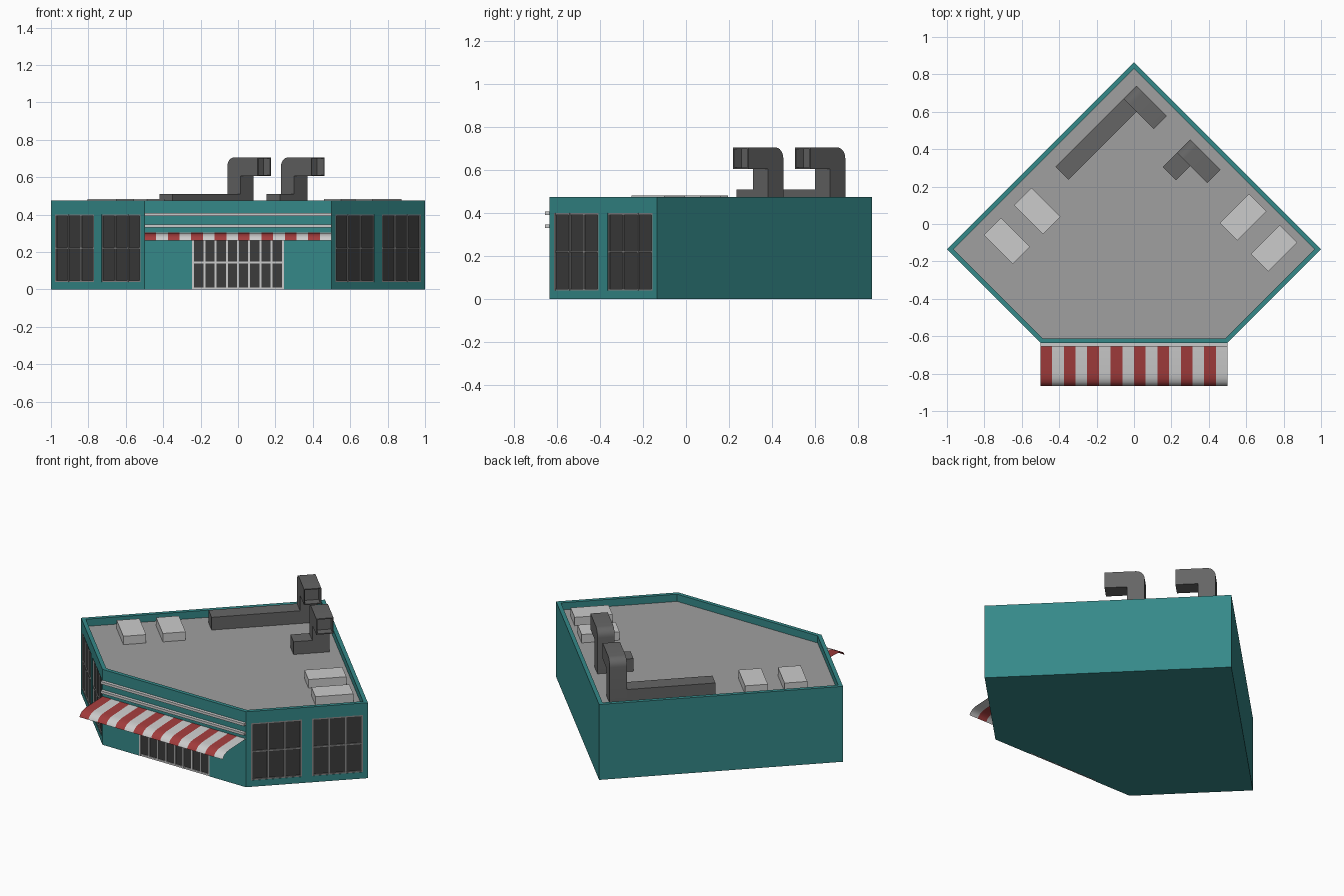
import bpy, bmesh
from math import radians, sin, cos, pi
from mathutils import Matrix, Vector

if "Cube" in bpy.data.objects:
    bpy.data.objects.remove(bpy.data.objects["Cube"])

H, ROOF, FRONT, SIDE = 0.475, 0.43, -0.635, -0.135


def material(name, *rgb):
    m = bpy.data.materials.new(name)
    m.diffuse_color = (*rgb, 1)
    m.use_nodes = True
    m.node_tree.nodes["Principled BSDF"].inputs["Base Color"].default_value = m.diffuse_color
    return m


TEAL = material("teal_wall", 0.035, 0.25, 0.25)
ROOF_GREY = material("roof_grey", 0.35, 0.35, 0.35)
LIGHT = material("light_trim", 0.55, 0.55, 0.55)
FRAME = material("window_frame", 0.25, 0.25, 0.25)
GLASS = material("dark_glass", 0.045, 0.045, 0.045)
DUCT = material("duct_grey", 0.13, 0.13, 0.13)
RED = material("awning_red", 0.36, 0.045, 0.045)
WHITE = material("awning_white", 0.6, 0.6, 0.6)


def place(x, y, z, deg):
    return Matrix.Translation((x, y, z)) @ Matrix.Rotation(radians(deg), 4, 'Z')


def finish(name, bm, mats, matrix=Matrix()):
    bmesh.ops.recalc_face_normals(bm, faces=bm.faces)
    me = bpy.data.meshes.new(name)
    bm.to_mesh(me)
    bm.free()
    for m in mats:
        me.materials.append(m)
    ob = bpy.data.objects.new(name, me)
    ob.matrix_world = matrix
    bpy.context.collection.objects.link(ob)
    return ob


def boxes(name, items, mat, matrix=Matrix()):
    """One object made of boxes given as (x0, x1, y0, y1, z0, z1)."""
    bm = bmesh.new()
    for x0, x1, y0, y1, z0, z1 in items:
        mid = Vector((x0 + x1, y0 + y1, z0 + z1)) / 2
        size = Matrix.Diagonal((x1 - x0, y1 - y0, z1 - z0, 1))
        bmesh.ops.create_cube(bm, size=1, matrix=Matrix.Translation(mid) @ size)
    return finish(name, bm, [mat], matrix)


def prism(bm, pts, offset):
    f = bm.faces.new([bm.verts.new(p) for p in pts])
    top = bmesh.ops.extrude_face_region(bm, geom=[f])["geom"]
    verts = [g for g in top if isinstance(g, bmesh.types.BMVert)]
    bmesh.ops.translate(bm, verts=verts, vec=offset)


def sink(bm, face, thickness, vec):
    """Inset a face and push its middle in, leaving a rim."""
    bmesh.ops.inset_region(bm, faces=[face], thickness=thickness, use_even_offset=True)
    new = bmesh.ops.extrude_discrete_faces(bm, faces=[face])["faces"][0]
    bmesh.ops.translate(bm, verts=new.verts, vec=vec)
    return new


# Five-sided building with a sunken roof behind a parapet
bm = bmesh.new()
plan = [(-0.5, FRONT), (0.5, FRONT), (1, SIDE), (0, 0.865), (-1, SIDE)]
prism(bm, [(x, y, 0) for x, y in plan], (0, 0, H))
bmesh.ops.recalc_face_normals(bm, faces=bm.faces)
top = max(bm.faces, key=lambda f: f.calc_center_median().z)
sink(bm, top, 0.024, (0, 0, ROOF - H)).material_index = 1
building = finish("building", bm, [TEAL, ROOF_GREY])


def opening(name, width, z0, z1, cols, bar, frame_mat, matrix):
    """Recess the wall, then add glass and a barred frame (local +y goes into the wall)."""
    w, depth = width / 2, 0.012
    cut = boxes("cutter", [(-w, w, -0.05, depth, z0 if z0 > 0 else -0.05, z1)], TEAL, matrix)
    cut.hide_render = True
    mod = building.modifiers.new("recess", 'BOOLEAN')
    mod.operation, mod.solver, mod.object = 'DIFFERENCE', 'EXACT', cut
    bpy.context.view_layer.objects.active = building
    bpy.ops.object.modifier_apply(modifier=mod.name)
    bpy.data.objects.remove(cut)
    boxes(name + "_glass", [(-w, w, depth - 0.004, depth, z0, z1)], GLASS, matrix)
    bars = []
    for i in range(cols + 1):
        x = -w + bar / 2 + (width - bar) * i / cols
        bars.append((x - bar / 2, x + bar / 2, 0.001, depth, z0, z1))
    for i in range(3):
        z = z0 + bar / 2 + (z1 - z0 - bar) * i / 2
        bars.append((-w, w, 0.002, depth, z - bar / 2, z + bar / 2))
    boxes(name + "_frame", bars, frame_mat, matrix)


# Entrance and the two windows on each slanted wall
opening("entrance", 0.49, 0, 0.285, 8, 0.011, LIGHT, place(0, FRONT, 0, 0))
for side, s in (("right", 1), ("left", -1)):
    wall = place(0.75 * s, (FRONT + SIDE) / 2, 0, 45 * s)
    for i, x in enumerate((-0.177, 0.177)):
        opening(f"{side}_window_{i + 1}", 0.295, 0.04, 0.40, 3, 0.008, FRAME,
                wall @ Matrix.Translation((x, 0, 0)))

# Two trim strips over the awning
boxes("trim_strips", [(-0.5, 0.5, FRONT - 0.02, FRONT, z, z + 0.016) for z in (0.332, 0.391)], LIGHT)

# Striped awning: a thin curved sheet
bm = bmesh.new()
profile = [(FRONT, 0.305), (-0.80, 0.298), (-0.825, 0.294), (-0.845, 0.286),
           (-0.858, 0.275), (-0.865, 0.262)]
rows = [[bm.verts.new((-0.5 + i / 16, y, z)) for y, z in profile] for i in range(17)]
for i in range(16):
    for j in range(len(profile) - 1):
        f = bm.faces.new((rows[i][j], rows[i][j + 1], rows[i + 1][j + 1], rows[i + 1][j]))
        f.material_index, f.smooth = i % 2, True
finish("awning", bm, [RED, WHITE])

# Roof units
for i, (x, y, deg) in enumerate([(-0.517, 0.07, -45), (-0.68, -0.09, -45),
                                 (0.583, 0.037, 45), (0.749, -0.13, 45)]):
    boxes(f"roof_unit_{i + 1}", [(-0.11, 0.11, -0.066, 0.066, ROOF, 0.483)], LIGHT, place(x, y, 0, deg))


# Ducts: a flat run on the roof and a hooked upright with an open mouth
def duct(name, x, y, run):
    m = place(x, y, 0, -45)
    boxes(name + "_run", [(0, 0.1, -run, -0.05, ROOF, 0.51)], DUCT, m)
    r = 0.05
    elbow = [(r - r * cos(a), 0.705 - r + r * sin(a)) for a in (pi / 2 * k / 6 for k in range(7))]
    pts = [(0, ROOF)] + elbow + [(0.23, 0.705), (0.23, 0.605), (0.1, 0.605), (0.1, ROOF)]
    bm = bmesh.new()
    prism(bm, [(u, -0.05, z) for u, z in pts], (0, 0.1, 0))
    bmesh.ops.recalc_face_normals(bm, faces=bm.faces)
    mouth = max(bm.faces, key=lambda f: f.calc_center_median().x)
    sink(bm, mouth, 0.006, (-0.05, 0, 0))
    ob = finish(name + "_hook", bm, [DUCT], m)
    bpy.ops.object.select_all(action='DESELECT')
    ob.select_set(True)
    bpy.context.view_layer.objects.active = ob
    bpy.ops.object.shade_smooth_by_angle(angle=radians(30))


duct("long_duct", -0.022, 0.705, 0.563)
duct("short_duct", 0.265, 0.417, 0.159)
